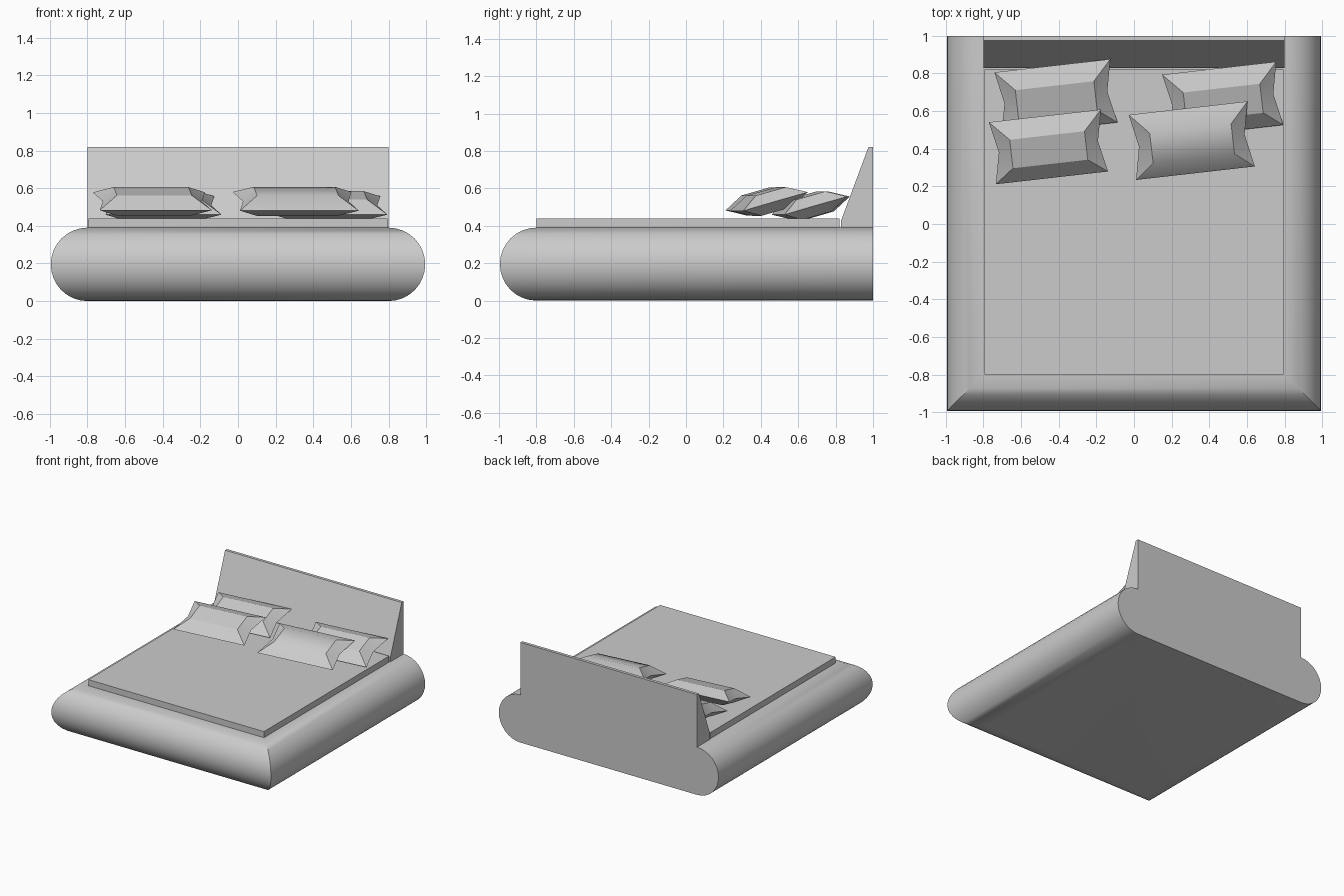
import bpy, bmesh
from math import radians, sin, cos, pi
from mathutils import Matrix, Vector

cube = bpy.data.objects.get("Cube")
if cube:
    bpy.data.objects.remove(cube, do_unlink=True)

# Single grey used everywhere
grey = bpy.data.materials.new("plain_grey")
grey.use_nodes = True
grey.diffuse_color = (0.6, 0.6, 0.6, 1)
grey.node_tree.nodes["Principled BSDF"].inputs["Base Color"].default_value = (0.6, 0.6, 0.6, 1)


def add_object(name, bm, smooth=None):
    bmesh.ops.recalc_face_normals(bm, faces=bm.faces)
    mesh = bpy.data.meshes.new(name)
    bm.to_mesh(mesh)
    bm.free()
    mesh.materials.append(grey)
    obj = bpy.data.objects.new(name, mesh)
    bpy.context.collection.objects.link(obj)
    if smooth:
        bpy.ops.object.select_all(action='DESELECT')
        obj.select_set(True)
        bpy.context.view_layer.objects.active = obj
        bpy.ops.object.shade_smooth_by_angle(angle=radians(smooth))
    return obj


# Bed base: half-round rim on three sides, mitred front corners, flat back
def build_base(half=0.8, radius=0.195, steps=16):
    bm = bmesh.new()
    rings = []
    for i in range(steps + 1):
        a = pi * i / steps
        edge = half + radius * sin(a)
        z = radius * (1 - cos(a))
        rings.append([bm.verts.new(p) for p in
                      ((-edge, 1, z), (-edge, -edge, z), (edge, -edge, z), (edge, 1, z))])
    for low, high in zip(rings, rings[1:]):
        for k in range(3):
            bm.faces.new((low[k], low[k + 1], high[k + 1], high[k]))
    bm.faces.new(rings[0])
    bm.faces.new(rings[-1])
    bm.faces.new([r[0] for r in rings] + [r[3] for r in reversed(rings)])
    base = add_object("bed_base", bm, 30)
    base.scale = (0.995 / (half + radius), 1, 1)


# Profile in the side plane, extruded across the bed
def build_slab(name, profile, half_width):
    bm = bmesh.new()
    face = bm.faces.new([bm.verts.new((-half_width, y, z)) for y, z in profile])
    ext = bmesh.ops.extrude_face_region(bm, geom=[face])["geom"]
    bmesh.ops.translate(bm, vec=(2 * half_width, 0, 0),
                        verts=[g for g in ext if isinstance(g, bmesh.types.BMVert)])
    add_object(name, bm)


# Pillow: pinched outline with a raised panel above and below
def build_pillow(name, centre, length, width):
    bm = bmesh.new()
    hx, hy = length / 2, width / 2
    pinch = hx - 0.035
    rim = [bm.verts.new((x, y, 0)) for x, y in
           ((-hx, -hy), (hx, -hy), (pinch, 0), (hx, hy), (-hx, hy), (-pinch, 0))]
    px, py = hx - 0.1, hy * 0.46
    for h in (0.056, -0.056):
        a, b, c, d = [bm.verts.new((x, y, h)) for x, y in
                      ((-px, -py), (px, -py), (px, py), (-px, py))]
        for f in ((a, b, c, d), (rim[0], rim[1], b, a), (rim[3], rim[4], d, c),
                  (rim[1], rim[2], b), (rim[2], c, b), (rim[2], rim[3], c),
                  (rim[4], rim[5], d), (rim[5], a, d), (rim[5], rim[0], a)):
            bm.faces.new(f)
    turn = Matrix.Rotation(radians(6.5), 4, 'Z') @ Matrix.Rotation(radians(16), 4, 'X')
    bm.transform(Matrix.Translation(Vector(centre)) @ turn)
    add_object(name, bm, 30)


build_base()
build_slab("mattress", ((-0.8, 0), (0.82, 0), (0.82, 0.44), (-0.8, 0.44)), 0.795)
build_slab("headboard", ((0.83, 0.385), (1, 0.385), (1, 0.82), (0.975, 0.82), (0.83, 0.43)), 0.8)
build_pillow("back_pillow_right", (-0.415, 0.673, 0.508), 0.62, 0.352)
build_pillow("front_pillow_right", (-0.455, 0.41, 0.53), 0.6, 0.345)
build_pillow("back_pillow_left", (0.472, 0.66, 0.508), 0.61, 0.352)
build_pillow("front_pillow_left", (0.307, 0.443, 0.53), 0.635, 0.362)
